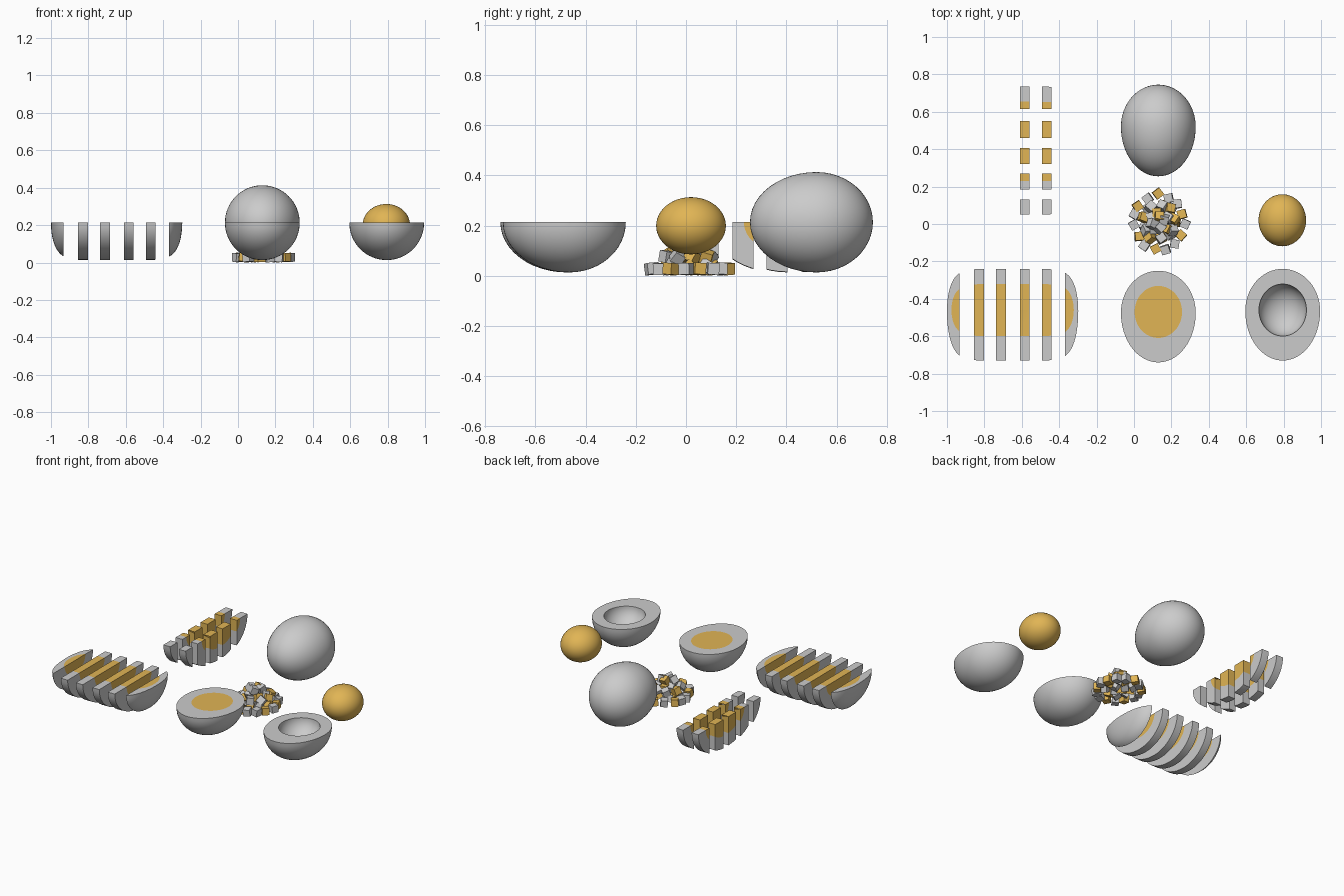
import bpy, bmesh, math, random
from mathutils import Matrix, Vector, Euler

if "Cube" in bpy.data.objects:
    bpy.data.objects.remove(bpy.data.objects["Cube"])

random.seed(4)
Z = 0.213                      # height of egg centre / cut plane
YOLK = bpy.data.materials.new("yolk_yellow")
YOLK.diffuse_color = (0.75, 0.46, 0.09, 1)
YOLK.use_nodes = True
YOLK.node_tree.nodes["Principled BSDF"].inputs["Base Color"].default_value = YOLK.diffuse_color


def ovoid(bm, rx, blunt, point, rz, n=2, y0=0, inside=False):
    """Egg along y; n > 2 widens it into a loaf-like block along x."""
    r = bmesh.ops.create_uvsphere(bm, u_segments=48, v_segments=32, radius=1,
                                  matrix=Matrix.Rotation(math.pi / 2, 4, 'Y'))
    for v in r["verts"]:
        x, y, z = v.co
        x = math.copysign(abs(x) ** (2 / n), x)
        v.co = (x * rx, y0 + y * (blunt if y > 0 else point), z * rz)
    if inside:
        bmesh.ops.reverse_faces(bm, faces=list({f for v in r["verts"] for f in v.link_faces}))


def white(bm, wide=False, hollow=True):
    ovoid(bm, 0.351 if wide else 0.2, 0.225, 0.265, 0.2, 7.8 if wide else 2)
    if hollow:
        yolk(bm, wide, True)


def yolk(bm, wide=False, inside=False):
    ovoid(bm, 0.327 if wide else 0.127, 0.139, 0.139, 0.114, 8 if wide else 2, 0.005, inside)


def cut(bm, co, no):
    """Remove everything on the normal's side and cap the opening."""
    r = bmesh.ops.bisect_plane(bm, geom=bm.verts[:] + bm.edges[:] + bm.faces[:],
                               plane_co=co, plane_no=no, clear_outer=True)
    edges = [e for e in r["geom_cut"] if isinstance(e, bmesh.types.BMEdge) and e.is_boundary]
    if edges:
        bmesh.ops.triangle_fill(bm, edges=edges, use_beauty=True, normal=no)


def finish(bm, name, loc, mat=None):
    if not bm.faces:
        bm.free()
        return
    bmesh.ops.recalc_face_normals(bm, faces=bm.faces[:])
    me = bpy.data.meshes.new(name)
    bm.to_mesh(me)
    bm.free()
    me.shade_smooth()
    me.set_sharp_from_angle(angle=math.radians(35))
    if mat:
        me.materials.append(mat)
    ob = bpy.data.objects.new(name, me)
    ob.location = loc
    bpy.context.collection.objects.link(ob)


def piece(name, loc, xr, yr=None):
    """Slice of the lower half, white and yolk, between x (and y) limits."""
    for part, make, mat in (("white", white, None), ("yolk", yolk, YOLK)):
        bm = bmesh.new()
        make(bm, True)
        cut(bm, (0, 0, 0), (0, 0, 1))
        for limits, axis in ((xr, Vector((1, 0, 0))), (yr, Vector((0, 1, 0)))):
            if limits:
                cut(bm, axis * limits[0], -axis)
                cut(bm, axis * limits[1], axis)
        finish(bm, f"{name}_{part}", loc, mat)


# whole egg
bm = bmesh.new()
white(bm, hollow=False)
finish(bm, "whole_egg", (0.13, 0.52, Z))

# free yolk
bm = bmesh.new()
yolk(bm)
finish(bm, "whole_yolk", (0.793, 0.015, 0.199), YOLK)

# hollow half, and half with its yolk
for name, make, loc, mat in (("hollow_half", white, (0.795, -0.465, Z), None),
                             ("filled_half_white", white, (0.13, -0.475, Z), None),
                             ("filled_half_yolk", yolk, (0.13, -0.475, Z), YOLK)):
    bm = bmesh.new()
    make(bm)
    cut(bm, (0, 0, 0), (0, 0, 1))
    finish(bm, name, loc, mat)

# row of slices
CX = -0.649
slices = [(-1.1, -0.933), (-0.855, -0.802), (-0.738, -0.685),
          (-0.61, -0.558), (-0.492, -0.44), (-0.368, -0.2)]
slices = [(a - CX, b - CX) for a, b in slices]
for i, xr in enumerate(slices):
    piece(f"slice_{i + 1}", (CX, -0.465, Z), xr)

# two slices cut again across and spread out
pieces = [(-0.36, -0.1, 0.975), (-0.4575, -0.3675, 0.9175), (-0.55, -0.465, 0.87),
          (-0.6425, -0.5575, 0.8275), (-0.8, -0.65, 0.78)]
for c in (3, 4):
    for i, (a, b, shift) in enumerate(pieces):
        piece(f"strip_{c - 2}_piece_{i + 1}", (CX, -0.465 + shift, Z), slices[c],
              (a + 0.465, b + 0.465))

# heap of chopped cubes: rings of (count, radius, height)
S = 0.046
heap = {"white": bmesh.new(), "yolk": bmesh.new()}
k = 0
for count, radius, z in ((15, 0.135, 0.027), (9, 0.085, 0.03), (4, 0.035, 0.035),
                         (9, 0.085, 0.075), (5, 0.045, 0.085), (4, 0.032, 0.125)):
    for i in range(count):
        a = math.tau * (i + random.uniform(-0.2, 0.2)) / count + radius * 9
        r = radius + random.uniform(-0.008, 0.008)
        tilt = 0.12 if z < 0.03 else 0.6
        rot = Euler((random.uniform(-tilt, tilt), random.uniform(-tilt, tilt),
                     random.uniform(0, 3))).to_matrix().to_4x4()
        lift = sum(abs(v) for v in rot[2][:3]) * S / 2
        pos = Vector((r * math.cos(a), r * 1.08 * math.sin(a), max(z, lift)))
        bmesh.ops.create_cube(heap["yolk" if k % 5 in (1, 3) else "white"], size=S,
                              matrix=Matrix.Translation(pos) @ rot)
        k += 1
for part, bm in heap.items():
    finish(bm, f"chopped_{part}", (0.135, 0.01, 0), YOLK if part == "yolk" else None)
